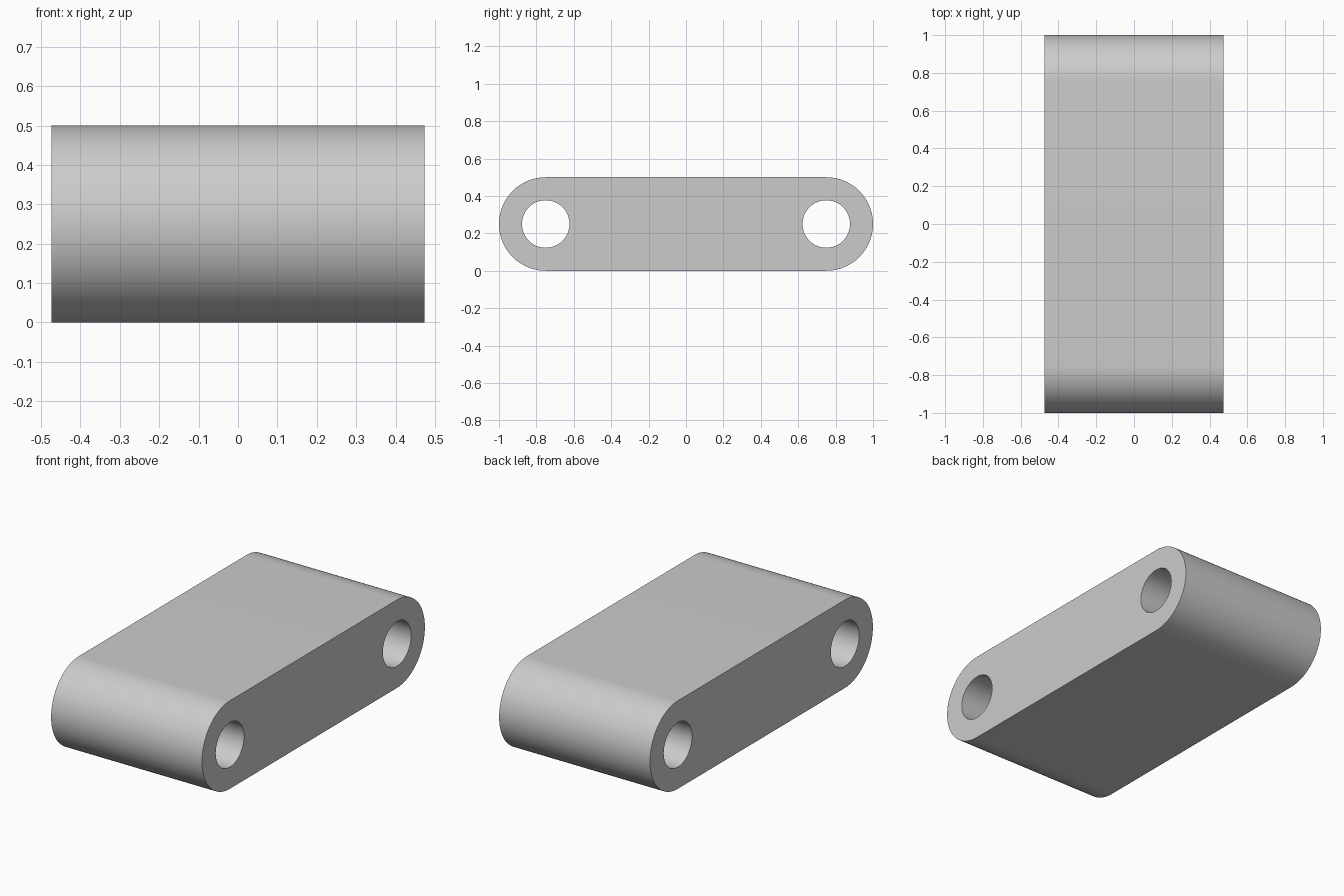
import bpy, bmesh, math

if "Cube" in bpy.data.objects:
    bpy.data.objects.remove(bpy.data.objects["Cube"])

HALF_WIDTH = 0.474
PIVOT_Y, MID_Z = 0.75, 0.25
END_R, HOLE_R = 0.25, 0.127


def arc(cy, r, start, sweep, n):
    """Points of an arc in the side (y, z) plane."""
    return [(0, cy + r * math.cos(start + sweep * i / n),
             MID_Z + r * math.sin(start + sweep * i / n)) for i in range(n + 1)]


def add_loop(bm, points):
    verts = [bm.verts.new(p) for p in points]
    for i, v in enumerate(verts):
        bm.edges.new((v, verts[(i + 1) % len(verts)]))


# Side profile: rounded bar with a pin hole at each end
bm = bmesh.new()
add_loop(bm, arc(PIVOT_Y, END_R, -math.pi / 2, math.pi, 48)
         + arc(-PIVOT_Y, END_R, math.pi / 2, math.pi, 48))
for side in (-1, 1):
    add_loop(bm, arc(side * PIVOT_Y, HOLE_R, 0, math.tau, 64)[:-1])
bmesh.ops.triangle_fill(bm, edges=bm.edges[:], use_beauty=True, normal=(1, 0, 0))
bmesh.ops.recalc_face_normals(bm, faces=bm.faces[:])

mesh = bpy.data.meshes.new("link_bar")
bm.to_mesh(mesh)
bm.free()
link = bpy.data.objects.new("link_bar", mesh)
bpy.context.collection.objects.link(link)

# Thickness across x, centred on the profile
solid = link.modifiers.new("thickness", 'SOLIDIFY')
solid.thickness = 2 * HALF_WIDTH
solid.offset = 0
bpy.context.view_layer.objects.active = link
link.select_set(True)
bpy.ops.object.modifier_apply(modifier=solid.name)
bpy.ops.object.shade_smooth_by_angle(angle=math.radians(30))
